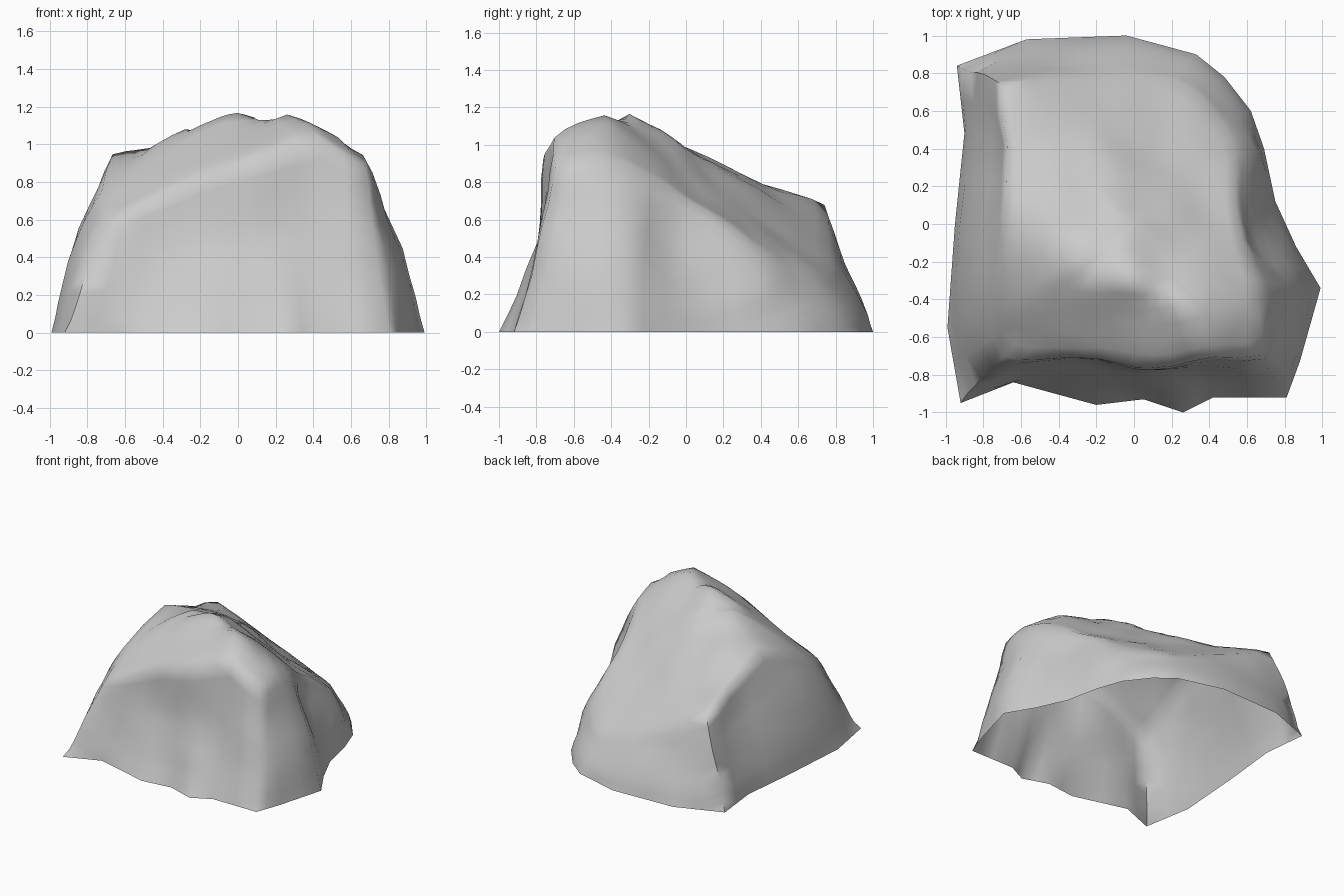
import bpy, bmesh
from mathutils import Vector, noise

cube = bpy.data.objects.get("Cube")
if cube:
    bpy.data.objects.remove(cube, do_unlink=True)

# Ground outline, anticlockwise from the front corner at -x
FOOT = [(-.92, -.95), (-.64, -.84), (-.2, -.96), (.05, -.93), (.26, -1), (.42, -.92),
        (.81, -.92), (.88, -.73), (.99, -.34), (.86, -.12), (.75, .12), (.69, .4),
        (.62, .6), (.48, .78), (.33, .9), (-.04, 1), (-.57, .98), (-.94, .84),
        (-.9, .48), (-.95, 0), (-.99, -.55)]

# Plan of the shoulder line where the steep sides meet the crown
SHOULDER = [(-.71, -.72), (-.5, -.73), (-.2, -.72), (0, -.76), (.2, -.76), (.42, -.72),
            (.68, -.7), (.68, -.5), (.65, -.3), (.58, -.08), (.54, .12), (.55, .38),
            (.47, .55), (.36, .68), (.2, .78), (-.1, .78), (-.4, .77), (-.73, .76),
            (-.68, .42), (-.67, 0), (-.73, -.45)]


def crown(x, y):
    """Point on the crown: the lowest of five broken rock planes."""
    back_slab = .96 - .42 * x - .75 * y
    front_slope = 1.38 + .65 * y + .325 * x + .15 * min(0, x + .1)
    left_cap = 1.17 + .25 * x
    right_cap = 1.17 - .8 * max(0, x - .42) - .5 * max(0, -.5 - y)
    back_cap = .98 - .8 * min(0, y) - .5 * max(0, y) + .25 * max(0, y - .4)
    return Vector((x, y, min(back_slab, front_slope, left_cap, right_cap, back_cap)))


def wall_ring(rise, front_inset, side_inset):
    """Ring between foot and shoulder; the front is hollow, its corners straight."""
    ring = []
    for (x, y), plan in zip(FOOT, SHOULDER):
        inset = side_inset
        if y < -.8:
            inset = front_inset if abs(x) < .7 else rise
        top = crown(*plan)
        ring.append(Vector((x + (top.x - x) * inset, y + (top.y - y) * inset, top.z * rise)))
    return ring


lower, middle, upper = wall_ring(.2, .35, .1), wall_ring(.5, .8, .38), wall_ring(.78, .97, .72)
# Gullies and bulges down both sides
for ring in (middle, upper):
    ring[9].x -= .05
    ring[11].x += .03
    ring[8].x += .02
    ring[18].x += .03
    ring[20].x -= .02
rings = [[Vector((x, y, 0)) for x, y in FOOT], lower, middle, upper]
for scale in (1, .8, .6, .4, .2):
    rings.append([crown(x * scale, y * scale) for x, y in SHOULDER])

# Loft the open-bottomed shell
bm = bmesh.new()
loops = [[bm.verts.new(p) for p in ring] for ring in rings]
count = len(FOOT)
for low, high in zip(loops, loops[1:]):
    for i in range(count):
        j = (i + 1) % count
        bm.faces.new((low[i], low[j], high[j], high[i]))
peak = bm.verts.new(crown(0, 0))
for i in range(count):
    bm.faces.new((loops[-1][i], loops[-1][(i + 1) % count], peak))

# Refine and roughen the stone, leaving the ground edge flat
bmesh.ops.subdivide_edges(bm, edges=bm.edges[:], cuts=1, use_grid_fill=True)
bmesh.ops.smooth_vert(bm, verts=[v for v in bm.verts if v.co.z > .01], factor=.35,
                      use_axis_x=True, use_axis_y=True, use_axis_z=True)
for v in bm.verts:
    v.co += noise.noise_vector(v.co * 4) * .02 * min(1, v.co.z * 3)
bmesh.ops.triangulate(bm, faces=bm.faces[:])
bmesh.ops.recalc_face_normals(bm, faces=bm.faces[:])

mesh = bpy.data.meshes.new("boulder")
bm.to_mesh(mesh)
bm.free()
boulder = bpy.data.objects.new("boulder", mesh)
bpy.context.collection.objects.link(boulder)

# Plain grey stone
stone = bpy.data.materials.new("grey stone")
stone.use_nodes = True
grey = (.6, .6, .6, 1)
stone.diffuse_color = grey
stone.node_tree.nodes["Principled BSDF"].inputs["Base Color"].default_value = grey
mesh.materials.append(stone)

bpy.context.view_layer.objects.active = boulder
boulder.select_set(True)
bpy.ops.object.shade_smooth_by_angle(angle=1.2)
